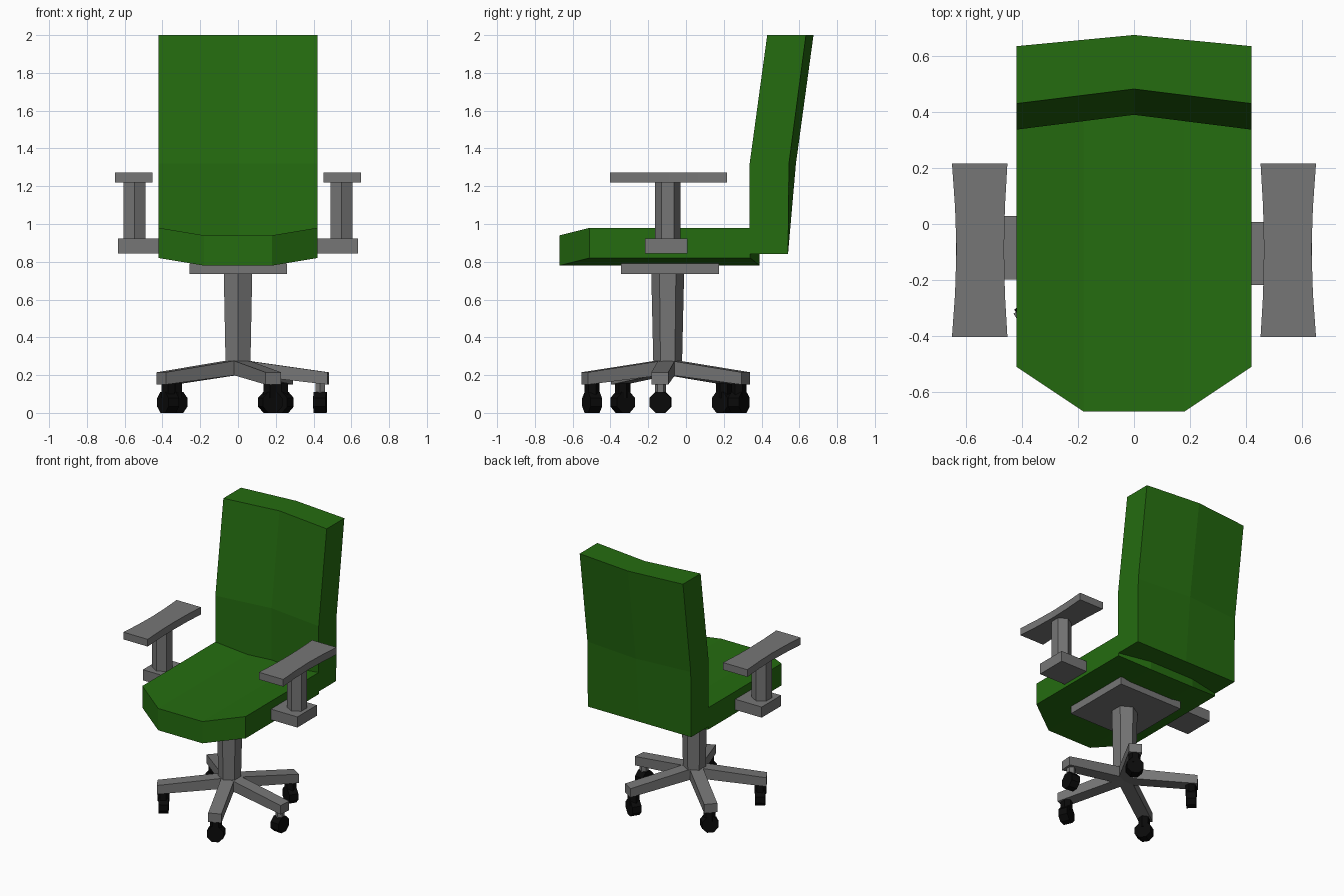
import bpy, bmesh, math
from mathutils import Vector

if "Cube" in bpy.data.objects:
    bpy.data.objects.remove(bpy.data.objects["Cube"])


def material(name, rgb):
    m = bpy.data.materials.new(name)
    m.diffuse_color = (*rgb, 1)
    m.use_nodes = True
    m.node_tree.nodes["Principled BSDF"].inputs["Base Color"].default_value = m.diffuse_color
    return m


GREEN = material("green upholstery", (0.018, 0.15, 0.005))
GRAY = material("gray frame", (0.18, 0.18, 0.18))
BLACK = material("black rubber", (0.003, 0.003, 0.003))


def loft(name, rings, mat):
    """Skin a list of equal-sized point rings and cap both ends."""
    bm = bmesh.new()
    vs = [[bm.verts.new(p) for p in r] for r in rings]
    n = len(vs[0])
    for a, b in zip(vs, vs[1:]):
        for i in range(n):
            bm.faces.new((a[i], a[(i + 1) % n], b[(i + 1) % n], b[i]))
    bm.faces.new(vs[0][::-1])
    bm.faces.new(vs[-1])
    bmesh.ops.recalc_face_normals(bm, faces=bm.faces)
    me = bpy.data.meshes.new(name)
    bm.to_mesh(me)
    bm.free()
    me.materials.append(mat)
    ob = bpy.data.objects.new(name, me)
    bpy.context.collection.objects.link(ob)
    return ob


def rect(x0, x1, y0, y1, z):
    return [(x0, y0, z), (x1, y0, z), (x1, y1, z), (x0, y1, z)]


def box(name, x0, x1, y0, y1, z0, z1, mat):
    return loft(name, [rect(x0, x1, y0, y1, z) for z in (z0, z1)], mat)


def ring(x, y, z, r, n=6):
    """Level polygon with one corner facing the front."""
    return [(x + r * math.cos(a), y + r * math.sin(a), z)
            for a in (math.tau * i / n - math.pi / 2 for i in range(n))]


# seat: four stations across, dished in the middle and pointed at the front
loft("seat", [[(x, f, z - 0.16), (x, f, z), (x, b, z), (x, b, z - 0.16)]
              for x, f, b, z in ((-0.42, -0.51, 0.34, 0.98), (-0.18, -0.67, 0.39, 0.94),
                                 (0.18, -0.67, 0.39, 0.94), (0.42, -0.51, 0.34, 0.98))], GREEN)

# backrest: vertical lower part, leaning upper part, folded along the middle
loft("backrest", [[(-0.42, fe, z), (0, fc, z), (0.42, fe, z), (0.42, be, z), (0, bc, z), (-0.42, be, z)]
                  for z, fe, fc, be, bc in ((0.84, 0.337, 0.39, 0.54, 0.54),
                                            (1.32, 0.337, 0.39, 0.545, 0.582),
                                            (2.0, 0.43, 0.482, 0.635, 0.675))], GREEN)

# support plate and tapered column
CY = -0.097
box("support_plate", -0.257, 0.26, -0.345, 0.175, 0.735, 0.79, GRAY)
loft("column", [ring(0, CY, 0.22, 0.075), ring(0, CY, 0.74, 0.087)], GRAY)

# armrests
for side, s, shift in (("left", -1, 0.02), ("right", 1, 0)):
    pad = []
    for y, xi, xo in ((-0.403, 0.452, 0.65), (-0.25, 0.461, 0.639), (-0.09, 0.464, 0.634),
                      (0.06, 0.461, 0.639), (0.216, 0.452, 0.65)):
        pad.append([(s * xi, y, 1.22), (s * xo, y, 1.22), (s * xo, y, 1.273), (s * xi, y, 1.273)])
    loft(side + "_arm_pad", pad, GRAY)
    loft(side + "_arm_post", [ring(s * 0.548, CY, z, 0.067) for z in (0.9, 1.24)], GRAY)
    box(side + "_arm_bracket", s * 0.39, s * 0.635, -0.218 + shift, 0.008 + shift, 0.845, 0.923, GRAY)

# star base: a sloping leg and a caster for each wheel position around the column
wheels = ((0.435, -0.035), (0.23, 0.38), (-0.33, 0.30), (-0.37, -0.235), (0.17, -0.397))
hub = Vector((0, CY - 0.003, 0))
for k, (wx, wy) in enumerate(wheels):
    out = Vector((wx, wy, 0))
    reach = out.length
    out.normalize()
    across = Vector((-out.y, out.x, 0))
    up = Vector((0, 0, 1))

    def at(r, t, z):
        return hub + out * r + across * t + up * z

    loft("base_leg_%d" % k, [[at(r, -w, z0), at(r, w, z0), at(r, w, z1), at(r, -w, z1)]
                             for r, w, z0, z1 in ((0, 0.045, 0.205, 0.283),
                                                  (reach + 0.043, 0.045, 0.15, 0.215))], GRAY)
    c = at(reach, 0, 0)
    loft("caster_stem_%d" % k, [ring(c.x, c.y, z, 0.03 if k == 0 else 0.04) for z in (0.08, 0.17)],
         GRAY if k == 0 else BLACK)
    angles = [math.tau * (i + 0.5) / 8 for i in range(8)]
    R = 0.0605
    loft("caster_wheel_%d" % k, [[at(reach + d, R * math.cos(a), 0.056 + R * math.sin(a)) for a in angles]
                                 for d in (-0.033, 0.033)], BLACK)
